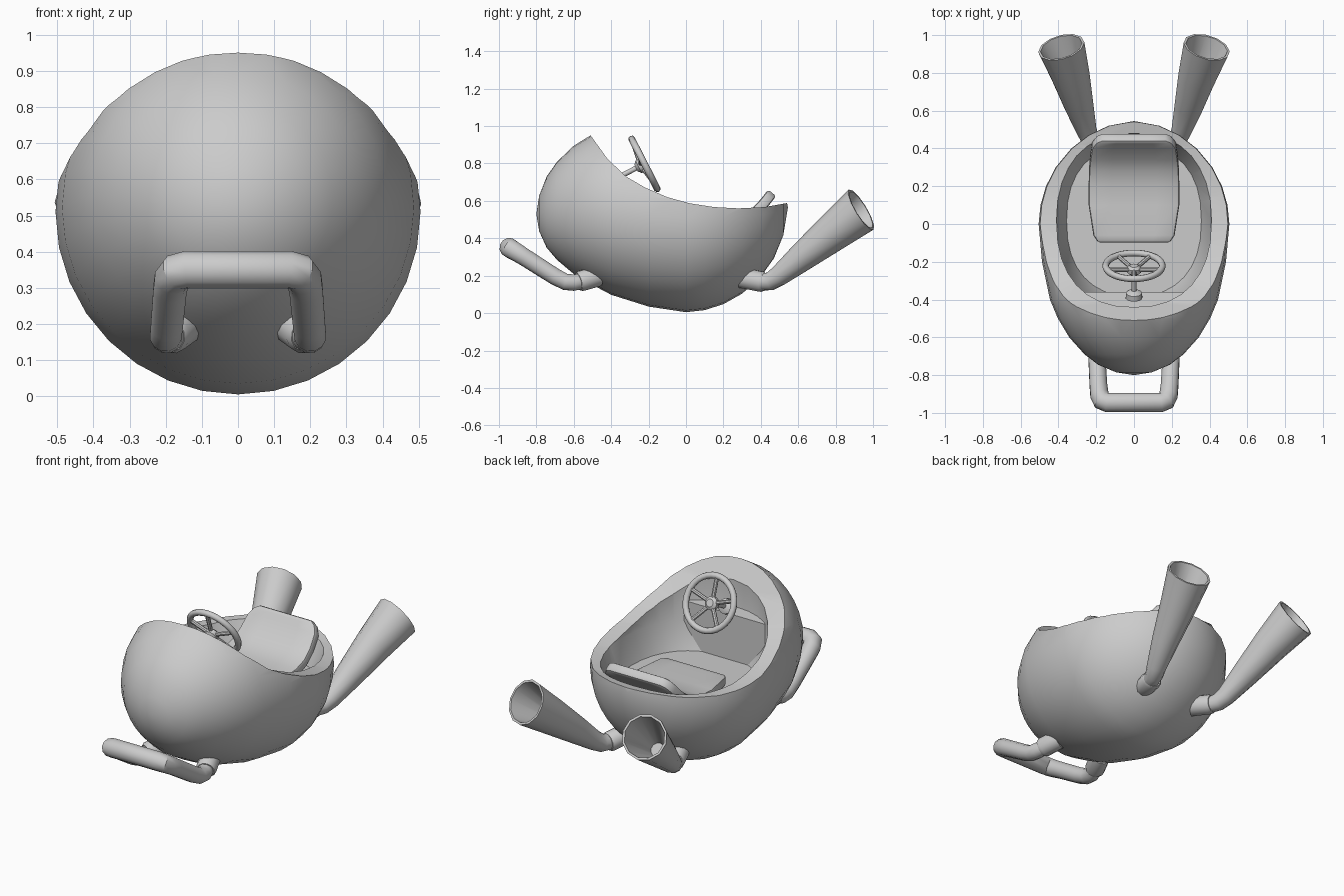
import bpy, bmesh, math
from mathutils import Vector

cube = bpy.data.objects.get("Cube")
if cube:
    bpy.data.objects.remove(cube, do_unlink=True)

grey = bpy.data.materials.new("plain_grey")
grey.use_nodes = True
grey.diffuse_color = (0.6, 0.6, 0.6, 1)
grey.node_tree.nodes["Principled BSDF"].inputs["Base Color"].default_value = (0.6, 0.6, 0.6, 1)


def make(name, bm):
    bmesh.ops.remove_doubles(bm, verts=bm.verts, dist=0.0005)
    bmesh.ops.recalc_face_normals(bm, faces=bm.faces)
    mesh = bpy.data.meshes.new(name)
    bm.to_mesh(mesh)
    bm.free()
    obj = bpy.data.objects.new(name, mesh)
    bpy.context.collection.objects.link(obj)
    mesh.materials.append(grey)
    return obj


def activate(obj):
    bpy.ops.object.select_all(action='DESELECT')
    obj.select_set(True)
    bpy.context.view_layer.objects.active = obj


def smooth(obj, degrees=35):
    activate(obj)
    bpy.ops.object.shade_smooth_by_angle(angle=math.radians(degrees))
    return obj


def loft(name, rings, cap=True, closed=False):
    """Skin a list of equal point rings."""
    bm = bmesh.new()
    loops = [[bm.verts.new(p) for p in ring] for ring in rings]
    pairs = list(zip(loops, loops[1:]))
    if closed:
        pairs.append((loops[-1], loops[0]))
    for a, b in pairs:
        for i in range(len(a)):
            j = (i + 1) % len(a)
            bm.faces.new((a[i], a[j], b[j], b[i]))
    if cap and not closed:
        bm.faces.new(loops[0])
        bm.faces.new(loops[-1])
    return make(name, bm)


def sweep(name, path, radii, sides=12, end_dir=None):
    """Round tube along a path with one radius per point."""
    pts = [Vector(p) for p in path]
    tangents = []
    for i in range(len(pts)):
        ahead = (pts[min(i + 1, len(pts) - 1)] - pts[i]).normalized()
        behind = (pts[i] - pts[max(i - 1, 0)]).normalized()
        tangents.append((ahead + behind).normalized())
    if end_dir:
        tangents[-1] = Vector(end_dir).normalized()
    side = tangents[0].orthogonal().normalized()
    rings, last = [], tangents[0]
    for p, t, r in zip(pts, tangents, radii):
        side = last.rotation_difference(t) @ side
        last = t
        other = t.cross(side)
        angles = [2 * math.pi * k / sides for k in range(sides)]
        rings.append([p + r * (side * math.cos(a) + other * math.sin(a)) for a in angles])
    return rings, last


def tube(name, path, radii, sides=12):
    if not isinstance(radii, list):
        radii = [radii] * len(path)
    return smooth(loft(name, sweep(name, path, radii, sides)[0]))


def cut(target, cutter):
    mod = target.modifiers.new("cut", 'BOOLEAN')
    mod.operation, mod.solver, mod.object = 'DIFFERENCE', 'EXACT', cutter
    activate(target)
    bpy.ops.object.modifier_apply(modifier=mod.name)
    bpy.data.objects.remove(cutter, do_unlink=True)


# Egg shaped body: (y, centre height, radius)
egg = [(-.80, .53, 0), (-.785, .533, .095), (-.745, .54, .19), (-.69, .547, .262),
       (-.6, .552, .343), (-.5, .554, .403), (-.4, .543, .445), (-.2, .522, .487),
       (0, .51, .505), (.1, .511, .495), (.2, .514, .466), (.3, .519, .415),
       (.4, .526, .332), (.47, .535, .242), (.52, .55, .135), (.545, .565, 0)]
steps = [2 * math.pi * k / 32 for k in range(32)]
body = loft("body_shell", [[(r * math.sin(a), y, z + r * math.cos(a)) for a in steps]
                           for y, z, r in egg], cap=False)

# Sweeping rim cut
rim = [(-.6, 1.1), (-.51, .95), (-.42, .825), (-.32, .73), (-.22, .672), (-.1, .62), (.02, .587),
       (.15, .567), (.28, .56), (.42, .567), (.56, .592), (.8, .64), (.8, 1.5), (-.6, 1.5)]
cut(body, loft("rim_cutter", [[(x, y, z) for y, z in rim] for x in (-1, 1)]))


# Cockpit hollow with sloping walls and a flat floor
def oval(z, s):
    ring = []
    for a in steps:
        c, d = math.cos(a), math.sin(a)
        x = math.copysign(abs(c) ** .85, c) * .41
        y = math.copysign(abs(d) ** .85, d) * .46 + .02
        ring.append((x * s, y * s, z))
    return ring


cut(body, loft("cockpit_cutter", [oval(.42, .87), oval(.57, 1), oval(1.3, 1)]))
smooth(body)

# Dashboard filling the front of the cockpit
dash = [(-.36, .4), (-.36, .69), (-.47, .70), (-.47, .4)]
loft("dashboard", [[(x, y, z) for y, z in dash] for x in (-.35, .35)])

# Bucket seat: (y, z, half width)
seat_path = [(-.1, .475, .19), (-.06, .48, .215), (.1, .475, .24), (.2, .482, .24),
             (.28, .505, .238), (.34, .545, .232), (.4, .61, .222), (.425, .642, .2), (.44, .66, .165)]
bm = bmesh.new()
rows = [[bm.verts.new((w * s, y, z)) for s in (-1, -.5, 0, .5, 1)] for y, z, w in seat_path]
for a, b in zip(rows, rows[1:]):
    for i in range(4):
        bm.faces.new((a[i], a[i + 1], b[i + 1], b[i]))
seat = make("seat", bm)
if seat.data.polygons[0].normal.z < 0:
    seat.data.flip_normals()
thick = seat.modifiers.new("thickness", 'SOLIDIFY')
thick.thickness, thick.offset = .055, -1
soft = seat.modifiers.new("soft_edges", 'BEVEL')
soft.width, soft.segments, soft.limit_method = .014, 2, 'ANGLE'
soft.angle_limit = math.radians(50)
activate(seat)
for mod in ("thickness", "soft_edges"):
    bpy.ops.object.modifier_apply(modifier=mod)
smooth(seat, 40)

# Steering wheel, facing back and up
centre = Vector((0, -.222, .798))
axis = Vector((0, .89, .455)).normalized()
across = Vector((1, 0, 0))
upward = axis.cross(across)
if upward.z < 0:
    upward = -upward


def around(angle, radius, shift=0):
    return centre + radius * (across * math.sin(angle) + upward * math.cos(angle)) + axis * shift


torus = [[around(a, .15 + .018 * math.cos(b), .018 * math.sin(b))
          for b in [2 * math.pi * k / 8 for k in range(8)]] for a in steps]
smooth(loft("steering_wheel_rim", torus, closed=True), 50)
for k in range(5):
    angle = 2 * math.pi * k / 5
    tube(f"steering_wheel_spoke_{k + 1}", [around(angle, .02, -.02), around(angle, .15)], .012, 8)


def along(d):
    return centre + axis * d


tube("steering_wheel_hub", [along(-.05), along(-.035), along(-.01), along(.002)],
     [.02, .038, .038, .022])
tube("steering_column", [along(-.18), along(-.03)], .014)
tube("column_base", [along(-.19), along(-.16), along(-.145)], [.045, .043, .018])

# Front guard: half path mirrored into one bent tube
half = [(.14, -.945, .35), (.17, -.935, .343), (.183, -.905, .325), (.188, -.86, .297),
        (.197, -.7, .195), (.2, -.645, .167), (.198, -.6, .163), (.185, -.56, .17), (.15, -.47, .2)]
path = [(-x, y, z) for x, y, z in reversed(half)] + half
thin = [.053, .052, .05, .048, .046, .045, .045, .043, .043]
tube("front_guard", path, thin[::-1] + thin)

for s, label in ((1, "left"), (-1, "right")):
    # Collar where the guard enters the body
    tube(f"{label}_guard_collar", [(s * .192, -.575, .168), (s * .186, -.56, .172),
                                   (s * .15, -.47, .198)], [.048, .056, .056])
    # Collar and flared exhaust with a conical hollow
    tube(f"{label}_exhaust_collar", [(s * .17, .29, .19), (s * .21, .405, .168),
                                     (s * .215, .42, .167)], [.056, .056, .048])
    pipe = [(.19, .34, .18), (.215, .405, .166), (.232, .45, .17), (.252, .495, .198),
            (.29, .62, .3), (.335, .78, .428), (.385, .936, .553)]
    rings, tip = sweep("exhaust", [(s * x, y, z) for x, y, z in pipe],
                       [.046, .046, .05, .055, .077, .102, .126], 12, (s * .25, .856, .517))
    end = Vector((s * .385, .936, .553))
    inner = end - Vector((s * .08, .24, .19))
    rings.append([end + (p - end) * .9 for p in rings[-1]])
    rings.append([inner + (p - end) * .35 for p in rings[-1]])
    smooth(loft(f"{label}_exhaust", rings))
